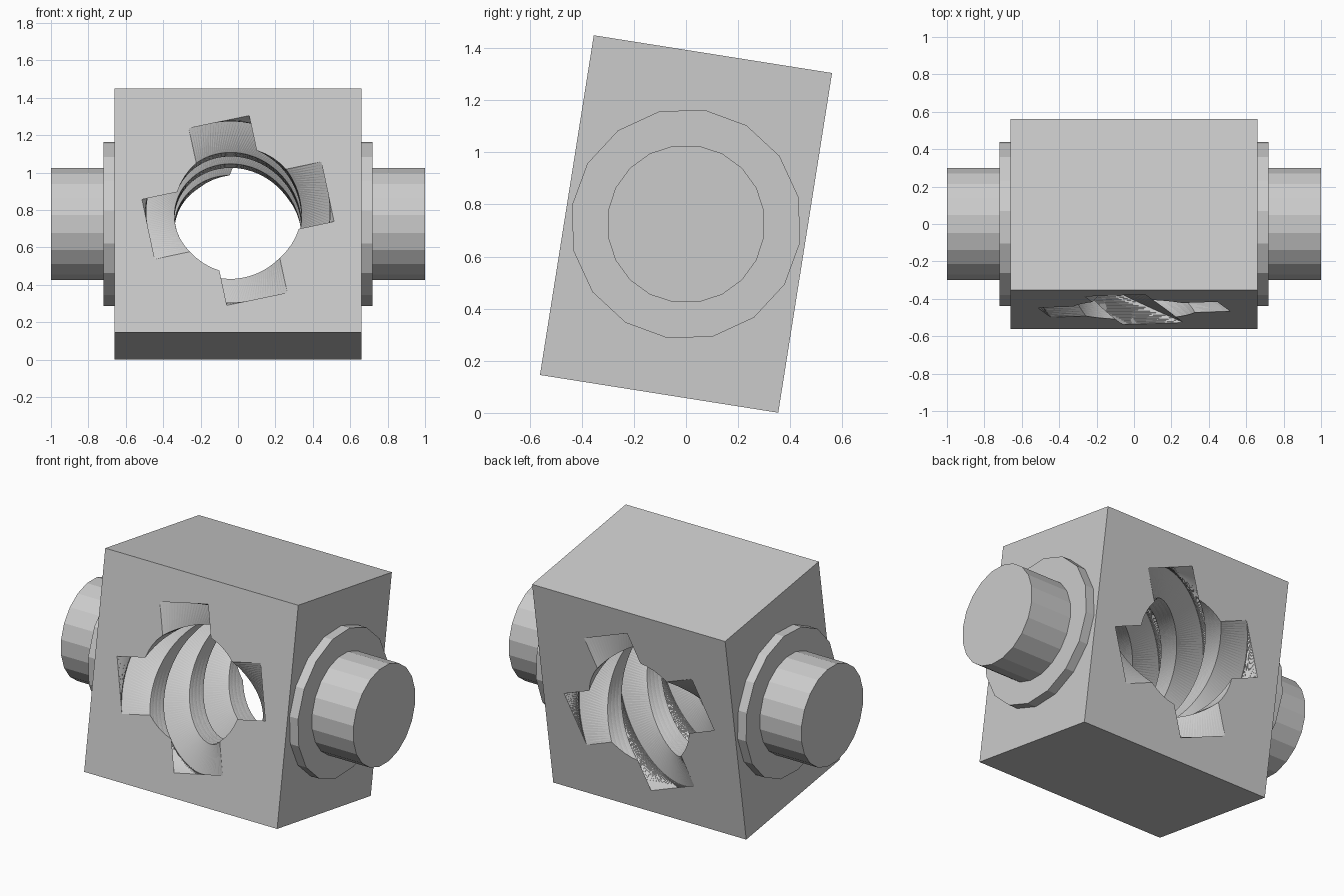
import bpy
import bmesh
from math import sin, cos, asin, radians, pi
from mathutils import Matrix, Vector

cube = bpy.data.objects.get("Cube")
if cube:
    bpy.data.objects.remove(cube, do_unlink=True)

WIDTH, DEPTH, HEIGHT = 1.32, 0.926, 1.32
TILT = Matrix.Translation((0, 0, 0.725)) @ Matrix.Rotation(radians(-9), 4, 'X')
BORE, REACH, HALF = 0.34, 0.49, 0.165     # bore radius, groove reach, groove half width
START, TWIST = radians(12), radians(-213.5)

grey = bpy.data.materials.new("plain_grey")
grey.use_nodes = True
grey.diffuse_color = (0.6, 0.6, 0.6, 1)
grey.node_tree.nodes["Principled BSDF"].inputs["Base Color"].default_value = (0.6, 0.6, 0.6, 1)


def add_object(name, bm, matrix=TILT):
    bmesh.ops.recalc_face_normals(bm, faces=bm.faces)
    mesh = bpy.data.meshes.new(name)
    bm.to_mesh(mesh)
    bm.free()
    mesh.materials.append(grey)
    obj = bpy.data.objects.new(name, mesh)
    bpy.context.collection.objects.link(obj)
    obj.matrix_world = matrix
    return obj


def add_stub(name, side, radius, sides, inner, outer):
    """Cylinder along x on one side of the block."""
    bm = bmesh.new()
    bmesh.ops.create_cone(bm, cap_ends=True, segments=sides, radius1=radius,
                          radius2=radius, depth=outer - inner)
    bmesh.ops.transform(bm, matrix=Matrix.Translation((side * (inner + outer) / 2, 0, 0))
                        @ Matrix.Rotation(pi / 2, 4, 'Y'), verts=bm.verts)
    return add_object(name, bm)


def bore_outline(land_steps=4):
    """Round bore with four square grooves, as (x, z) points."""
    edge = asin(HALF / BORE)
    points = []
    for quarter in range(4):
        turn = Matrix.Rotation(quarter * pi / 2, 2)
        points += [turn @ Vector((REACH, -HALF)), turn @ Vector((REACH, HALF))]
        for i in range(land_steps + 1):
            a = edge + (pi / 2 - 2 * edge) * i / land_steps
            points.append(turn @ Vector((BORE * cos(a), BORE * sin(a))))
    return points


# Twisted cutter, run slightly past both faces of the block
STEPS, EXTRA = 120, 2
outline = bore_outline()
bm = bmesh.new()
rings = []
for i in range(-EXTRA, STEPS + EXTRA + 1):
    t = i / STEPS
    turn = Matrix.Rotation(START + TWIST * t, 2)
    ring = []
    for p in outline:
        q = turn @ p
        ring.append(bm.verts.new((q.x, DEPTH * (t - 0.5), q.y)))
    rings.append(ring)
for a, b in zip(rings, rings[1:]):
    for k in range(len(a)):
        n = (k + 1) % len(a)
        bm.faces.new((a[k], a[n], b[n], b[k]))
bm.faces.new(rings[0])
bm.faces.new(rings[-1])
bmesh.ops.triangulate(bm, faces=bm.faces)
cutter = add_object("bore_cutter", bm)
cutter.hide_render = True
cutter.hide_viewport = True

# Block with the twisted bore cut through it
bm = bmesh.new()
bmesh.ops.create_cube(bm, size=1)
bmesh.ops.scale(bm, vec=(WIDTH, DEPTH, HEIGHT), verts=bm.verts)
block = add_object("block", bm)
cut = block.modifiers.new("twisted_bore", 'BOOLEAN')
cut.operation = 'DIFFERENCE'
cut.solver = 'EXACT'
cut.object = cutter

# Apply the cut, then drop the helper
bpy.context.view_layer.update()
graph = bpy.context.evaluated_depsgraph_get()
block.data = bpy.data.meshes.new_from_object(block.evaluated_get(graph))
block.modifiers.clear()
bpy.data.objects.remove(cutter, do_unlink=True)

# Collars and shafts on both sides
for side, word in ((1, "left"), (-1, "right")):
    add_stub(word + "_collar", side, 0.444, 16, 0.62, 0.718)
    add_stub(word + "_shaft", side, 0.304, 20, 0.62, 1.0)
